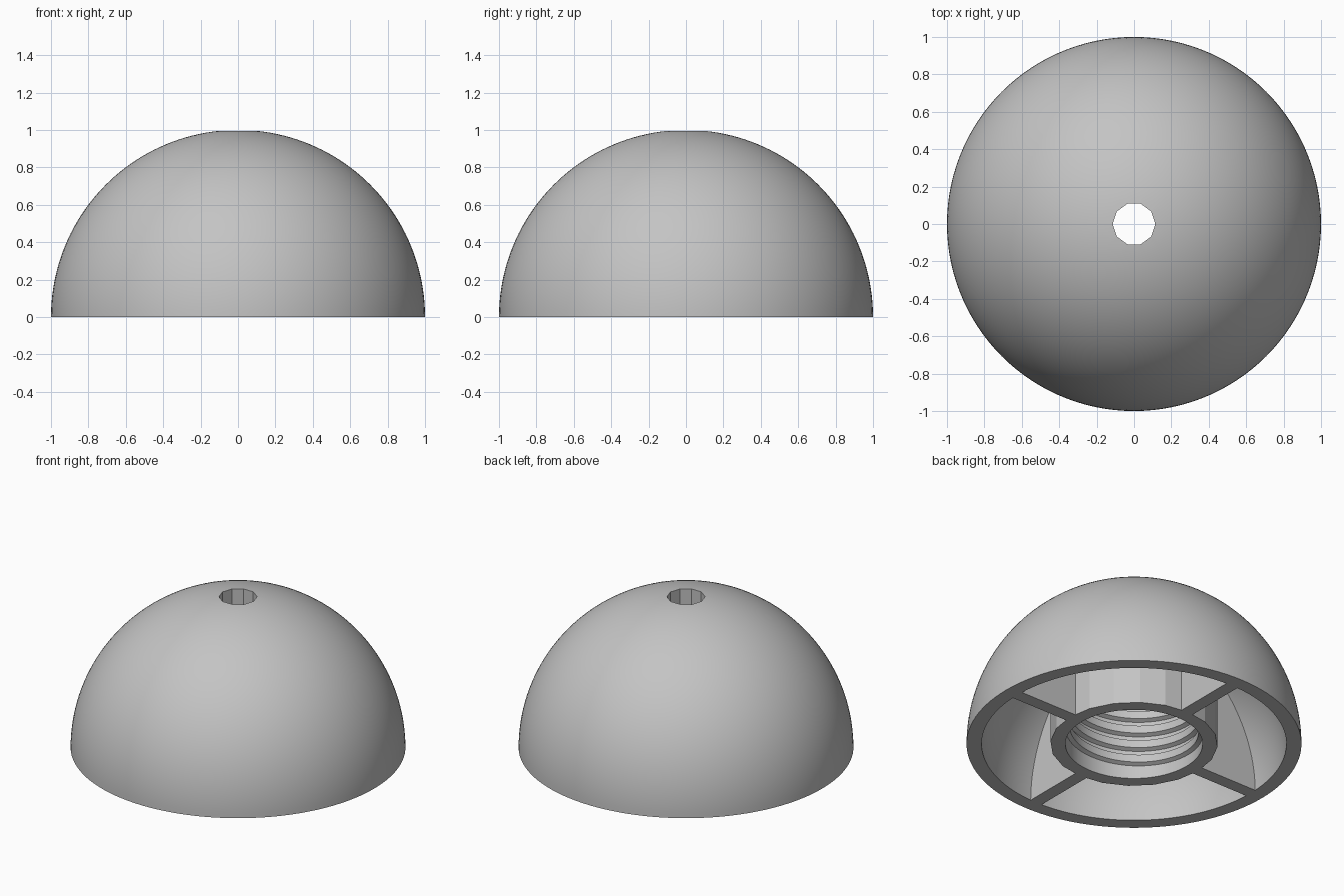
import bpy
import bmesh
from math import sin, cos, pi, sqrt, radians

if "Cube" in bpy.data.objects:
    bpy.data.objects.remove(bpy.data.objects["Cube"])

OUTER, INNER = 1.0, 0.91            # dome radii
COLLAR, BORE, HOLE = 0.5, 0.41, 0.114
CEILING = 0.7                       # top of the threaded bore
SEGMENTS = 120

grey = bpy.data.materials.new("light_grey")
grey.use_nodes = True
grey.diffuse_color = (0.55, 0.55, 0.55, 1)
grey.node_tree.nodes["Principled BSDF"].inputs["Base Color"].default_value = (0.55, 0.55, 0.55, 1)


def finish(name, bm, angle=14):
    bmesh.ops.remove_doubles(bm, verts=bm.verts, dist=1e-5)
    bmesh.ops.recalc_face_normals(bm, faces=bm.faces)
    mesh = bpy.data.meshes.new(name)
    bm.to_mesh(mesh)
    bm.free()
    mesh.materials.append(grey)
    obj = bpy.data.objects.new(name, mesh)
    bpy.context.collection.objects.link(obj)
    bpy.ops.object.select_all(action="DESELECT")
    obj.select_set(True)
    bpy.context.view_layer.objects.active = obj
    bpy.ops.object.shade_smooth_by_angle(angle=radians(angle))
    return obj


def bridge(bm, rings, closed):
    """Join successive closed rings of vertices with quads."""
    pairs = list(zip(rings, rings[1:]))
    if closed:
        pairs.append((rings[-1], rings[0]))
    for a, b in pairs:
        for i in range(len(a)):
            j = (i + 1) % len(a)
            bm.faces.new((a[i], a[j], b[j], b[i]))


def polygon_radius(radius, sides, angle):
    """Distance to the edge of a regular polygon; round if sides is 0."""
    if not sides:
        return radius
    half = pi / sides
    return radius * cos(half) / cos(angle % (2 * half) - half)


def on_sphere(sphere, r):
    return sqrt(max(sphere * sphere - r * r, 0))


def arc(sphere, r_start, r_end, steps):
    """Radius and height points along a sphere."""
    from_a, to_a = [pi / 2 if r >= sphere else math_asin(r / sphere) for r in (r_start, r_end)]
    angles = [from_a + (to_a - from_a) * i / steps for i in range(steps + 1)]
    return [(sphere * sin(a), sphere * cos(a)) for a in angles]


def math_asin(value):
    from math import asin
    return asin(value)


# Hollow dome with faceted top hole and central collar: (radius, height, sides)
profile = [(r, z, 0) for r, z in arc(OUTER, OUTER, 0.14, 40)]
profile += [(HOLE, on_sphere(OUTER, HOLE), 10), (HOLE, CEILING, 10)]
profile += [(BORE, CEILING, 0), (BORE, 0, 0)]
profile += [(COLLAR, 0, 20), (COLLAR, on_sphere(INNER, COLLAR), 20)]
profile += [(r, z, 0) for r, z in arc(INNER, COLLAR + 0.02, INNER, 24)]

bm = bmesh.new()
rings = []
for radius, z, sides in profile:
    ring = []
    for i in range(SEGMENTS):
        a = 2 * pi * i / SEGMENTS
        r = polygon_radius(radius, sides, a)
        ring.append(bm.verts.new((r * cos(a), r * sin(a), z)))
    rings.append(ring)
bridge(bm, rings, closed=True)
finish("dome_shell", bm)

# Four radial ribs between collar and dome
THICK = 0.085
outline = [(COLLAR - 0.03, 0)] + arc(INNER + 0.02, INNER + 0.02, COLLAR - 0.03, 24)
for index, name in enumerate(("left", "back", "right", "front")):
    c, s = cos(index * pi / 2), sin(index * pi / 2)
    bm = bmesh.new()
    sides = []
    for y in (-THICK / 2, THICK / 2):
        sides.append([bm.verts.new((x * c - y * s, x * s + y * c, z)) for x, z in outline])
        bm.faces.new(sides[-1])
    bridge(bm, sides, closed=False)
    finish(name + "_rib", bm)

# Helical thread ridge inside the bore
PITCH, TURNS, STEPS = 0.1, 5.6, 72
section = [(BORE + 0.01, -0.042), (BORE - 0.025, -0.025), (BORE - 0.025, 0.025), (BORE + 0.01, 0.042)]
bm = bmesh.new()
rings = []
for i in range(int(TURNS * STEPS) + 1):
    a = 2 * pi * i / STEPS
    z = 0.06 + PITCH * i / STEPS
    rings.append([bm.verts.new((r * cos(a), r * sin(a), z + h)) for r, h in section])
bridge(bm, rings, closed=False)
bm.faces.new(rings[0])
bm.faces.new(rings[-1])
finish("bore_thread", bm)
